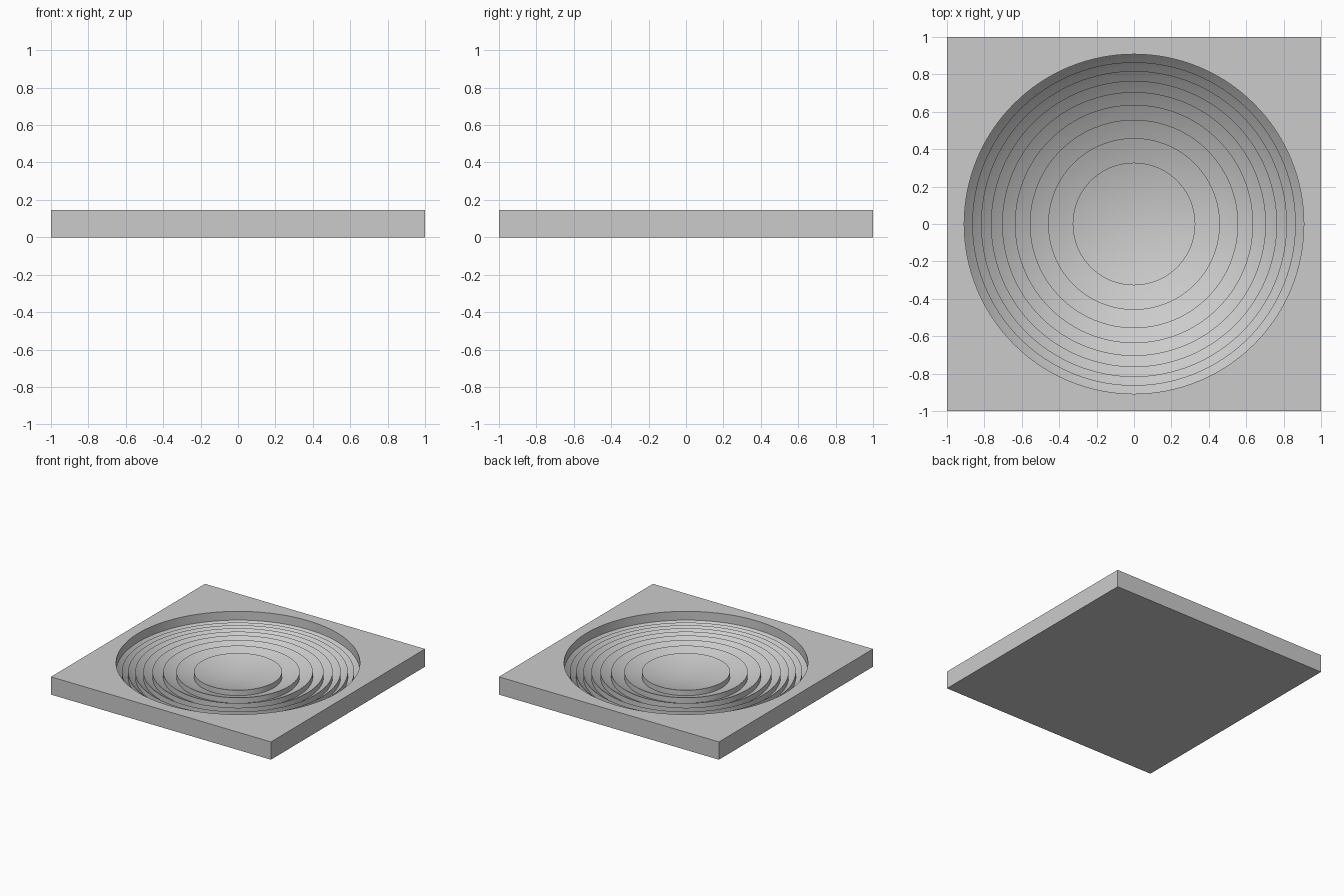
import bpy, bmesh
from math import sin, cos, pi, sqrt, radians

if "Cube" in bpy.data.objects:
    bpy.data.objects.remove(bpy.data.objects["Cube"])

SEGMENTS = 128       # multiple of eight, so the square corners are hit
TOP = 0.146          # plate thickness
RIM = 0.074          # height of every ring crest
STEP = 0.0444        # depth of every groove
CURVE = 1.231        # radius of the lens sphere
RINGS = 9


def ring_radius(depth):
    """Radius of the sphere cap at a given depth."""
    return sqrt(2 * CURVE * depth - depth * depth)


def sphere_depth(r):
    return CURVE - sqrt(CURVE * CURVE - r * r)


# Lens profile: each ring climbs outward, then drops straight down
profile = []
inner = 0.0
for n in range(RINGS):
    outer = ring_radius((n + 1) * STEP)
    parts = 12 if n == 0 else 4
    for i in range(1 if n == 0 else 0, parts + 1):
        r = inner + (outer - inner) * i / parts
        profile.append((r, RIM - STEP + sphere_depth(r) - n * STEP))
    inner = outer
profile.append((inner, TOP))

bm = bmesh.new()
angles = [2 * pi * i / SEGMENTS for i in range(SEGMENTS)]


def round_loop(r, z):
    return [bm.verts.new((r * cos(a), r * sin(a), z)) for a in angles]


def square_loop(z):
    loop = []
    for a in angles:
        k = 1 / max(abs(cos(a)), abs(sin(a)))
        loop.append(bm.verts.new((k * cos(a), k * sin(a), z)))
    return loop


def bridge(a, b):
    for i in range(SEGMENTS):
        j = (i + 1) % SEGMENTS
        bm.faces.new((a[i], b[i], b[j], a[j]))


# Lens, flat border, sides and underside in one closed skin
loops = [round_loop(r, z) for r, z in profile]
loops += [square_loop(TOP), square_loop(0)]
for a, b in zip(loops, loops[1:]):
    bridge(a, b)
centre = bm.verts.new((0, 0, RIM - STEP))
for i in range(SEGMENTS):
    bm.faces.new((centre, loops[0][i], loops[0][(i + 1) % SEGMENTS]))
bm.faces.new(loops[-1][::-1])
bmesh.ops.recalc_face_normals(bm, faces=bm.faces)

mesh = bpy.data.meshes.new("ringed_lens_plate")
bm.to_mesh(mesh)
bm.free()
plate = bpy.data.objects.new("ringed_lens_plate", mesh)
bpy.context.collection.objects.link(plate)

# Plain grey material
grey = bpy.data.materials.new("light_grey")
grey.use_nodes = True
grey.diffuse_color = (0.6, 0.6, 0.6, 1)
grey.node_tree.nodes["Principled BSDF"].inputs["Base Color"].default_value = (0.6, 0.6, 0.6, 1)
mesh.materials.append(grey)

# Smooth lens curves, sharp steps
bpy.ops.object.select_all(action="DESELECT")
plate.select_set(True)
bpy.context.view_layer.objects.active = plate
bpy.ops.object.shade_smooth_by_angle(angle=radians(30))
